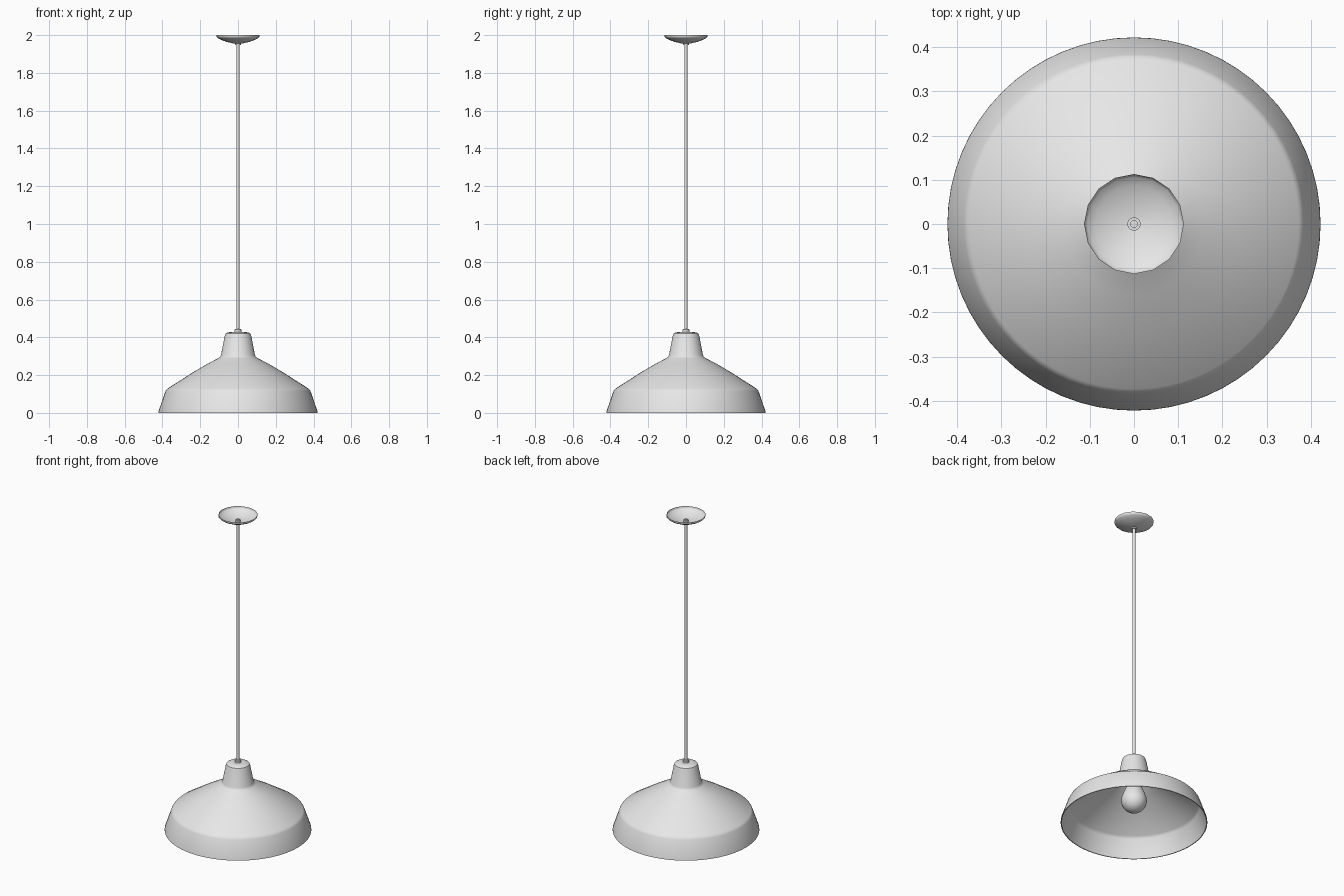
import bpy, bmesh, math

old = bpy.data.objects.get("Cube")
if old:
    bpy.data.objects.remove(old, do_unlink=True)

grey = bpy.data.materials.new("light_grey")
grey.use_nodes = True
grey.diffuse_color = (0.8, 0.8, 0.8, 1)
grey.node_tree.nodes["Principled BSDF"].inputs["Base Color"].default_value = (0.8, 0.8, 0.8, 1)


def lathe(name, profile, sides, sharp=35):
    """Spin a (radius, z) profile round the z axis; zero radius closes to a point."""
    bm = bmesh.new()
    rings = []
    for r, z in profile:
        n = 1 if r == 0 else sides
        rings.append([bm.verts.new((r * math.cos(2 * math.pi * i / sides),
                                    r * math.sin(2 * math.pi * i / sides), z))
                      for i in range(n)])
    for a, b in zip(rings, rings[1:]):
        for i in range(sides):
            j = (i + 1) % sides
            quad = [a[i % len(a)], a[j % len(a)], b[j % len(b)], b[i % len(b)]]
            bm.faces.new(list(dict.fromkeys(quad)))
    mesh = bpy.data.meshes.new(name)
    bm.to_mesh(mesh)
    bm.free()
    mesh.materials.append(grey)
    obj = bpy.data.objects.new(name, mesh)
    bpy.context.collection.objects.link(obj)
    bpy.ops.object.select_all(action='DESELECT')
    obj.select_set(True)
    bpy.context.view_layer.objects.active = obj
    bpy.ops.object.shade_smooth_by_angle(angle=math.radians(sharp))
    return obj


# Profiles run upwards so faces point outwards.
# Shade: outer skin up to the neck, with a thin inner skin continuing from the rim
outer = [(0.422, 0.0), (0.421, 0.008), (0.384, 0.115), (0.380, 0.122), (0.373, 0.129),
         (0.24, 0.214), (0.16, 0.261), (0.102, 0.291), (0.094, 0.297), (0.090, 0.306),
         (0.071, 0.405), (0.066, 0.419), (0.055, 0.426), (0.03, 0.429), (0, 0.43)]
inner = [(max(r - 0.005, 0), max(z - 0.004, 0)) for r, z in reversed(outer)]
lathe("lamp_shade", inner + outer, 64)

# Collar joining the shade and the cord
lathe("cord_collar", [(0.018, 0.425), (0.018, 0.442), (0.015, 0.445), (0, 0.445)], 16)

# Hanging cord
lathe("cord", [(0, 0.43), (0.0085, 0.43), (0.0085, 1.972), (0, 1.972)], 12)

# Ceiling canopy: an open dish
lathe("ceiling_canopy", [(0.008, 1.955), (0.03, 1.957), (0.06, 1.964), (0.088, 1.974),
                         (0.106, 1.984), (0.113, 1.991), (0.113, 2.0)], 16, 60)

# Ferrule holding the cord in the canopy
lathe("canopy_ferrule", [(0, 1.948), (0.015, 1.948), (0.015, 1.966), (0, 1.966)], 16)

# Bulb with its neck, and the socket hidden in the shade neck
bulb = [(0.074 * math.sin(math.radians(a)), 0.145 - 0.074 * math.cos(math.radians(a)))
        for a in range(0, 106, 15)]
lathe("bulb", bulb + [(0.062, 0.193), (0.048, 0.225), (0.037, 0.255), (0.033, 0.30), (0, 0.30)], 32)
lathe("bulb_socket", [(0, 0.285), (0.038, 0.285), (0.038, 0.42), (0, 0.42)], 24)
